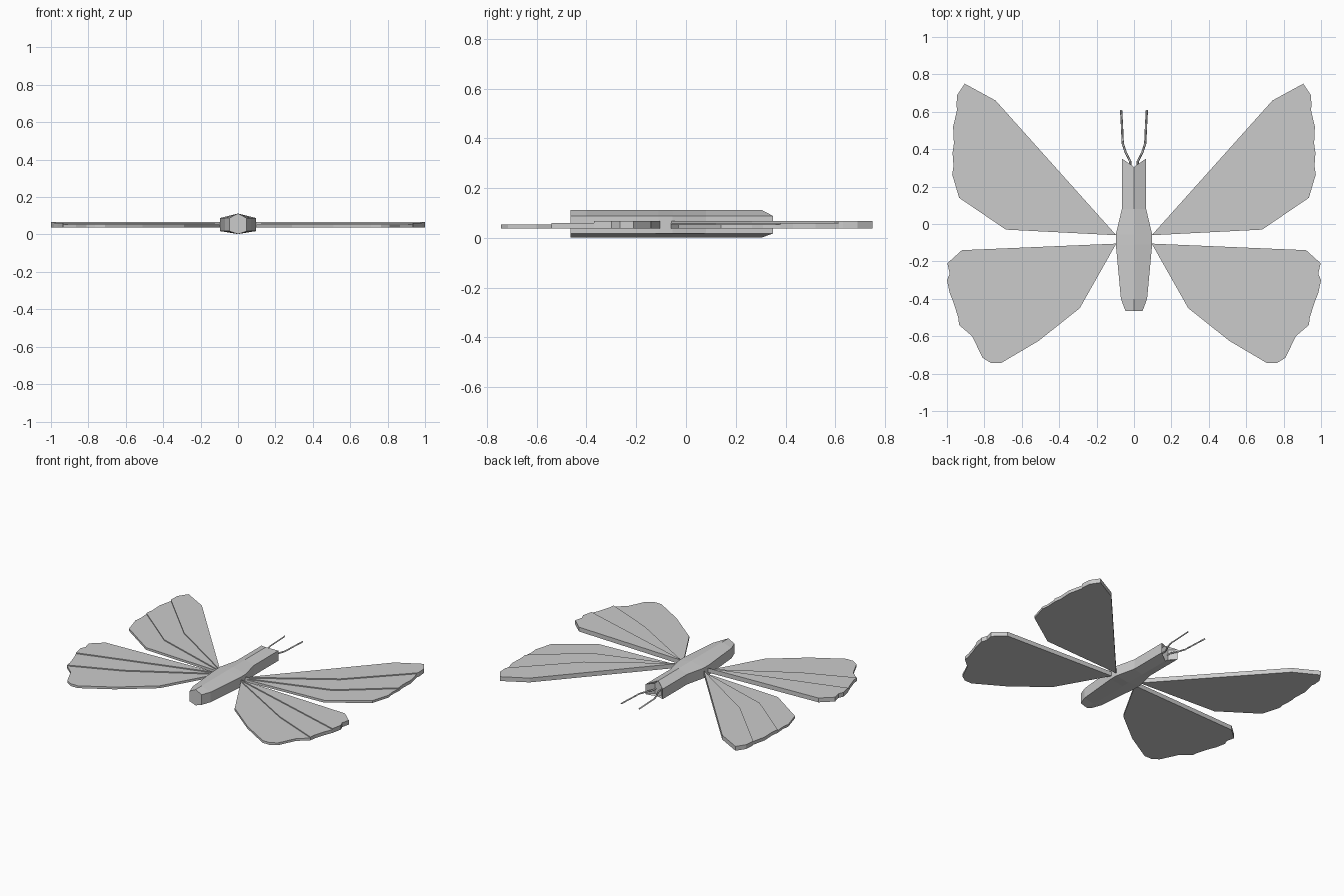
import bpy, bmesh

if "Cube" in bpy.data.objects:
    bpy.data.objects.remove(bpy.data.objects["Cube"])

def make_object(name, bm):
    bmesh.ops.recalc_face_normals(bm, faces=bm.faces)
    mesh = bpy.data.meshes.new(name)
    bm.to_mesh(mesh)
    bm.free()
    obj = bpy.data.objects.new(name, mesh)
    bpy.context.collection.objects.link(obj)
    return obj

def panel(name, points, side, bottom, top):
    """Flat outline extruded from bottom to top, mirrored by side."""
    bm = bmesh.new()
    face = bm.faces.new([bm.verts.new((side * x, y, bottom)) for x, y in points])
    ext = bmesh.ops.extrude_face_region(bm, geom=[face])
    for v in ext["geom"]:
        if isinstance(v, bmesh.types.BMVert):
            v.co.z = top
    make_object(name, bm)

# Body: plan outline with vertical sides, shallow ridge above and below
half = [(0.065, 0.35), (0.065, 0.08), (0.097, -0.055), (0.097, -0.11),
        (0.07, -0.40), (0.046, -0.465)]
bm = bmesh.new()
rows = []
for i, (x, y) in enumerate([(0.024, 0.305)] + half):
    ry = 0.305 if i < 2 else y
    section = [(0, ry, 0.112), (x, y, 0.088), (x, y, 0.018),
               (0, ry, 0.002), (-x, y, 0.018), (-x, y, 0.088)]
    if i == 1:   # ridge points shared with the notch section
        ring = [bm.verts.new(p) if k not in (0, 3) else rows[0][k]
                for k, p in enumerate(section)]
    else:
        ring = [bm.verts.new(p) for p in section]
    rows.append(ring)
for a, b in zip(rows, rows[1:]):
    for k in range(6):
        quad = [a[k], a[(k + 1) % 6], b[(k + 1) % 6], b[k]]
        bm.faces.new(list(dict.fromkeys(quad)))
bm.faces.new(rows[0])
bm.faces.new(rows[-1])
make_object("body", bm)

# Wing panels: each wing is three panels that step down toward the rear
fr, hr = (0.095, -0.06), (0.095, -0.105)
fore_a = [(0.60, 0.265), (0.945, 0.615)]
fore_b = [(0.65, 0.12), (0.97, 0.38)]
hind_a = [(0.65, -0.27), (0.985, -0.37)]
hind_b = [(0.60, -0.40), (0.935, -0.54)]
panels = {
    "forewing_front": ([fr, (0.74, 0.66), (0.905, 0.75), (0.945, 0.69), (0.95, 0.63)]
                       + fore_a[::-1], 0.068),
    "forewing_middle": ([fr] + fore_a + [(0.967, 0.52), (0.963, 0.43)]
                        + fore_b[::-1], 0.061),
    "forewing_rear": ([fr] + fore_b + [(0.965, 0.31), (0.972, 0.265), (0.935, 0.14),
                      (0.685, -0.03)], 0.054),
    "hindwing_front": ([hr, (0.92, -0.14), (0.998, -0.21), (0.985, -0.265),
                        (1.0, -0.30)] + hind_a[::-1], 0.068),
    "hindwing_middle": ([hr] + hind_a + [(0.965, -0.42), (0.94, -0.50)]
                        + hind_b[::-1], 0.061),
    "hindwing_rear": ([hr] + hind_b + [(0.865, -0.60), (0.81, -0.715), (0.765, -0.743),
                      (0.71, -0.743), (0.51, -0.625), (0.29, -0.45)], 0.054),
}

for side, label in ((1, "right"), (-1, "left")):
    for name, (points, top) in panels.items():
        panel(f"{name}_{label}", points, side, 0.038, top)

    # Antenna: thin bent rod
    curve = bpy.data.curves.new(f"antenna_{label}", "CURVE")
    curve.dimensions = "3D"
    curve.bevel_depth = 0.006
    curve.bevel_resolution = 0
    curve.use_fill_caps = True
    path = [(0.02, 0.29), (0.02, 0.335), (0.045, 0.385), (0.06, 0.43), (0.064, 0.52), (0.069, 0.61)]
    spline = curve.splines.new("POLY")
    spline.points.add(len(path) - 1)
    for p, (x, y) in zip(spline.points, path):
        p.co = (side * x, y, 0.052, 1)
    bpy.context.collection.objects.link(bpy.data.objects.new(f"antenna_{label}", curve))
